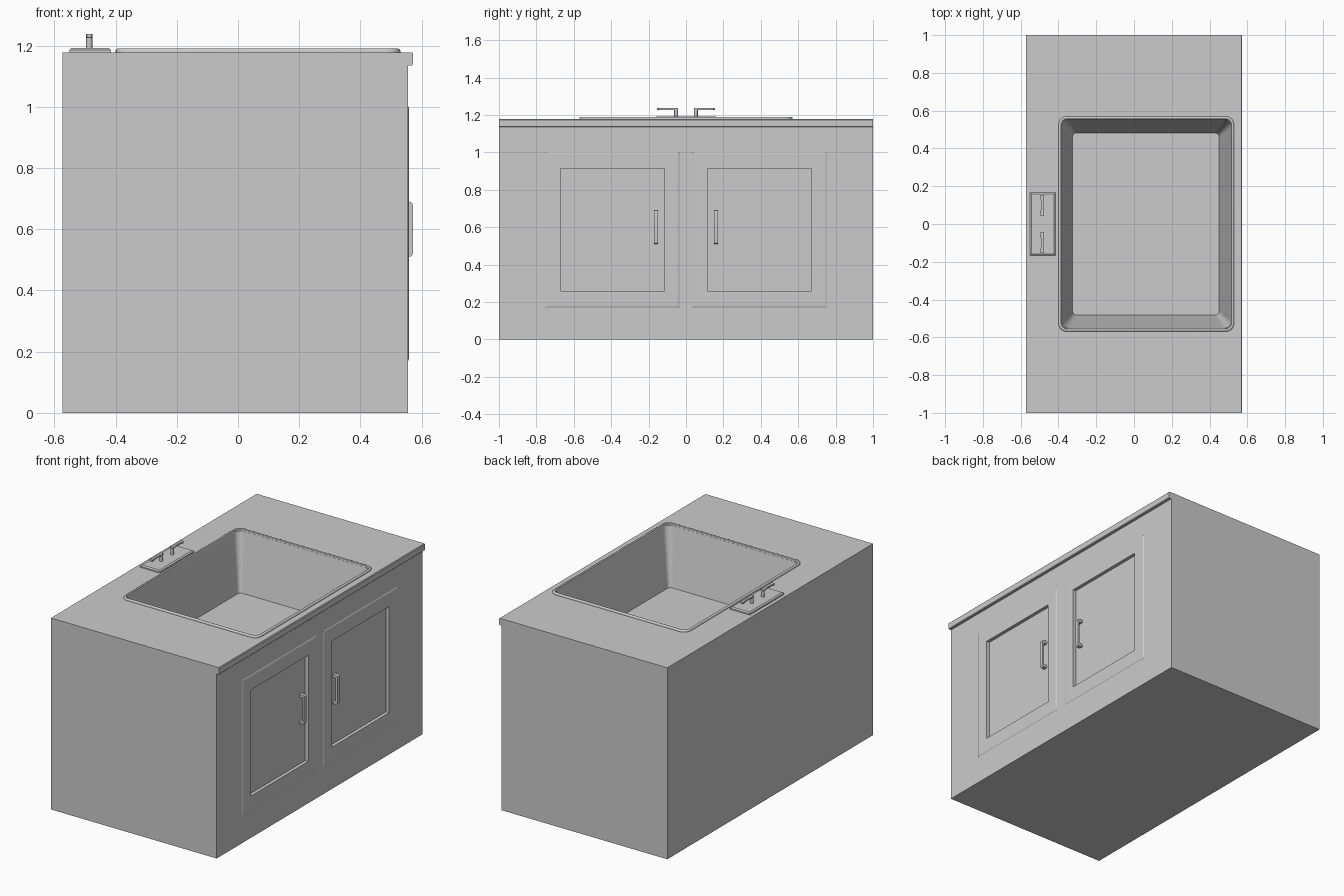
import bpy, bmesh, math

if "Cube" in bpy.data.objects:
    bpy.data.objects.remove(bpy.data.objects["Cube"])


def loft(name, loops, caps=True, ring=False, smooth=None):
    """Skin a list of equal-length loops; cap the ends or join last to first."""
    bm = bmesh.new()
    rows = [[bm.verts.new(p) for p in loop] for loop in loops]
    n = len(rows[0])
    pairs = list(zip(rows, rows[1:])) + ([(rows[-1], rows[0])] if ring else [])
    for a, b in pairs:
        for i in range(n):
            j = (i + 1) % n
            bm.faces.new((a[i], a[j], b[j], b[i]))
    if caps and not ring:
        bm.faces.new(rows[0][::-1])
        bm.faces.new(rows[-1])
    bmesh.ops.recalc_face_normals(bm, faces=bm.faces)
    me = bpy.data.meshes.new(name)
    bm.to_mesh(me)
    bm.free()
    ob = bpy.data.objects.new(name, me)
    bpy.context.collection.objects.link(ob)
    if smooth:
        bpy.ops.object.select_all(action='DESELECT')
        ob.select_set(True)
        bpy.context.view_layer.objects.active = ob
        bpy.ops.object.shade_smooth_by_angle(angle=math.radians(smooth))
    return ob


def round_rect(x0, x1, y0, y1, r, z, seg=5):
    pts = []
    corners = [(x1 - r, y1 - r), (x0 + r, y1 - r), (x0 + r, y0 + r), (x1 - r, y0 + r)]
    for k, (cx, cy) in enumerate(corners):
        for i in range(seg + 1):
            a = math.pi / 2 * (k + i / seg)
            pts.append((cx + r * math.cos(a), cy + r * math.sin(a), z))
    return pts


def rect_yz(x, y0, y1, z0, z1):
    return [(x, y0, z0), (x, y1, z0), (x, y1, z1), (x, y0, z1)]


def rect_xy(z, x0, x1, y0, y1):
    return [(x0, y0, z), (x1, y0, z), (x1, y1, z), (x0, y1, z)]


def cut(target, cutter):
    mod = target.modifiers.new("cut", 'BOOLEAN')
    mod.operation, mod.solver, mod.object = 'DIFFERENCE', 'EXACT', cutter
    bpy.context.view_layer.objects.active = target
    bpy.ops.object.modifier_apply(modifier=mod.name)
    bpy.data.objects.remove(cutter)


# Cabinet body with overhanging counter lip, one profile run along y
TOP = 1.178
side = [(-0.573, 0), (0.555, 0), (0.555, 1.135), (0.568, 1.135), (0.572, 1.139),
        (0.572, TOP - 0.004), (0.568, TOP), (-0.573, TOP)]
cabinet = loft("cabinet_and_counter", [[(x, y, z) for x, z in side] for y in (-1, 1)])

# Tapered basin sunk into the counter
cut(cabinet, loft("basin_cutter", [
    round_rect(-0.325, 0.45, -0.482, 0.482, 0.02, 0.835),
    round_rect(-0.385, 0.515, -0.553, 0.553, 0.04, TOP),
    round_rect(-0.385, 0.515, -0.553, 0.553, 0.04, TOP + 0.1)]))

# Rounded sink rim
rim = [(0, TOP), (0, 1.184), (0.003, 1.188), (0.007, 1.19), (0.010, 1.19),
       (0.014, 1.187), (0.016, TOP)]
loft("sink_rim", [round_rect(-0.4 + d, 0.53 - d, -0.57 + d, 0.57 - d, 0.045 - d, z)
                  for d, z in rim], ring=True, smooth=40)

# Doors: recessed panel, raised bevelled frame and pull handle, on both sides
arc = [(1 - math.cos(t * math.pi / 8), 1 - math.sin(t * math.pi / 8)) for t in range(5)]
for s, label in ((1, "right"), (-1, "left")):
    cut(cabinet, loft("panel_cutter", [rect_yz(x, s * 0.115, s * 0.67, 0.26, 0.913)
                                       for x in (0.538, 0.6)]))
    frame = [(0.555, 0.036, 0.752, 0.17, 1.003), (0.5575, 0.04, 0.748, 0.174, 0.999),
             (0.559, 0.046, 0.742, 0.18, 0.993), (0.559, 0.115, 0.67, 0.26, 0.913),
             (0.555, 0.115, 0.67, 0.26, 0.913)]
    loft(label + "_door_frame",
         [rect_yz(x, s * a, s * b, c, d) for x, a, b, c, d in frame], ring=True)
    # U-shaped pull: outer edge with rounded corners, inner edge square
    r = 0.012
    low = [(0.571 - r * v, 0.51 + r * u) for u, v in arc]
    high = [(x, 1.2 - z) for x, z in reversed(low)]
    pull = ([(0.538, 0.51)] + low + high + [(0.538, 0.69), (0.538, 0.672),
            (0.559, 0.672), (0.559, 0.528), (0.538, 0.528)])
    loft(label + "_door_handle",
         [[(x, s * y, z) for x, z in pull] for y in (0.15, 0.172)], smooth=40)

# Tap plate with bevelled top edge
plate = [(0, TOP), (0, 1.186), (0.008, 1.192)]
loft("tap_plate", [rect_xy(z, -0.551 + d, -0.415 - d, -0.167 + d, 0.167 - d)
                   for d, z in plate])

# Tap posts and waisted levers
for s, label in ((1, "right"), (-1, "left")):
    bpy.ops.mesh.primitive_cylinder_add(vertices=16, radius=0.01, depth=0.046,
                                        location=(-0.486, s * 0.053, 1.208))
    bpy.context.object.name = label + "_tap_post"
    bpy.ops.object.shade_smooth_by_angle()
    lever = [(0.043, 0.008, 1.226), (0.05, 0.011, 1.225), (0.08, 0.007, 1.227),
             (0.125, 0.007, 1.227), (0.148, 0.011, 1.225), (0.154, 0.008, 1.226)]
    loft(label + "_tap_lever",
         [[(-0.486 - w, s * y, z), (-0.486 + w, s * y, z),
           (-0.486 + w, s * y, 1.237), (-0.486 - w, s * y, 1.237)] for y, w, z in lever])
